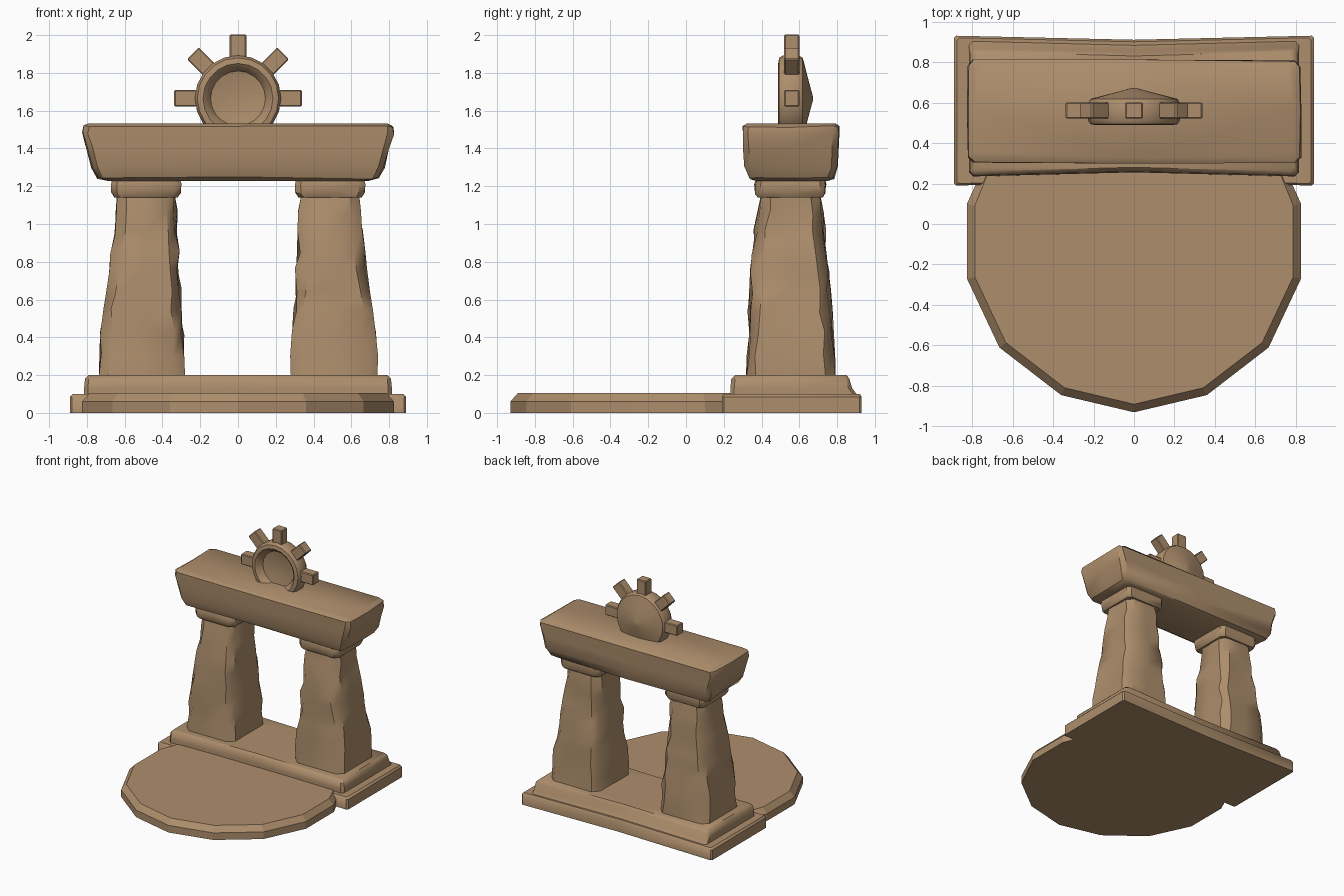
import bpy, bmesh, math, random
from mathutils import Matrix, Vector

random.seed(4)
cube = bpy.data.objects.get("Cube")
if cube:
    bpy.data.objects.remove(cube, do_unlink=True)

stone = bpy.data.materials.new("tan_stone")
stone.use_nodes = True
COLOUR = (0.42, 0.27, 0.15, 1)
stone.diffuse_color = COLOUR
bsdf = next(n for n in stone.node_tree.nodes if n.type == 'BSDF_PRINCIPLED')
bsdf.inputs["Base Color"].default_value = COLOUR
bsdf.inputs["Roughness"].default_value = 0.9


def finish(name, bm, angle=40):
    bmesh.ops.recalc_face_normals(bm, faces=bm.faces)
    mesh = bpy.data.meshes.new(name)
    bm.to_mesh(mesh)
    bm.free()
    mesh.materials.append(stone)
    obj = bpy.data.objects.new(name, mesh)
    bpy.context.collection.objects.link(obj)
    bpy.ops.object.select_all(action='DESELECT')
    obj.select_set(True)
    bpy.context.view_layer.objects.active = obj
    if angle:
        bpy.ops.object.shade_smooth_by_angle(angle=math.radians(angle))
    return obj


def skin(bm, rings, closed=True):
    """Join successive vertex loops with quads and cap both ends."""
    n = len(rings[0])
    for a, b in zip(rings, rings[1:]):
        for i in range(n):
            j = (i + 1) % n
            bm.faces.new((a[i], a[j], b[j], b[i]))
    if closed:
        bm.faces.new(rings[0])
        bm.faces.new(rings[-1])


def block(name, levels, corner, wobble=0.0):
    """Stone block lofted through (z, x0, x1, y0, y1) with cut corners."""
    bm = bmesh.new()
    rings = []
    for k, (z, x0, x1, y0, y1) in enumerate(levels):
        c = corner
        xm, ym = (x0 + x1) / 2, (y0 + y1) / 2
        outline = [(x0 + c, y0), (xm, y0), (x1 - c, y0), (x1, y0 + c), (x1, ym), (x1, y1 - c),
                   (x1 - c, y1), (xm, y1), (x0 + c, y1), (x0, y1 - c), (x0, ym), (x0, y0 + c)]
        inner = 0 < k < len(levels) - 1
        w = wobble if inner else 0
        rings.append([bm.verts.new((x + random.uniform(-w, w), y + random.uniform(-w, w),
                                    z + random.uniform(-w, w) * 1.5)) for x, y in outline])
    skin(bm, rings)
    return finish(name, bm)


# Stepped base, with back and front edges worn inwards at the middle
lower = block("base_lower", [(0, -.89, .89, .19, .93), (.085, -.89, .89, .19, .93),
                             (.1, -.875, .875, .2, .92)], .012)
upper = block("base_upper", [(.09, -.815, .815, .235, .91), (.13, -.815, .815, .235, .88),
                             (.18, -.81, .81, .24, .865), (.2, -.79, .79, .26, .85)], .02)
for obj in (lower, upper):
    for v in obj.data.vertices:
        if abs(v.co.x) < .1:
            v.co.y += .02 if v.co.y < .5 else -.02

# Half-round step in front
half = [(0, -.93), (.36, -.845), (.665, -.61), (.825, -.27), (.825, .1), (.76, .245)]
outline = half + [(-x, y) for x, y in reversed(half[1:])]
bm = bmesh.new()
rings = []
for z, inset in ((0, 0), (.06, 0), (.105, .04)):
    ring = []
    for x, y in outline:
        p = Vector((x, y + .1))
        p *= 1 - inset / p.length
        ring.append(bm.verts.new((p.x, y if y > .2 else p.y - .1, z)))
    rings.append(ring)
skin(bm, rings)
finish("front_step", bm, 0)

# Weathered pillars and capitals: (z, inner x, outer x, front y, back y)
pillar = [(.18, .28, .738, .318, .79), (.3, .288, .73, .325, .782), (.42, .295, .72, .33, .775),
          (.54, .302, .71, .337, .768), (.64, .307, .69, .342, .757), (.75, .312, .678, .347, .75),
          (.86, .32, .665, .356, .738), (.96, .325, .655, .365, .73), (1.06, .33, .645, .388, .72),
          (1.17, .338, .64, .4, .708)]
capital = [(1.14, .32, .655, .38, .725), (1.165, .305, .67, .366, .738),
           (1.21, .303, .673, .364, .74), (1.25, .31, .665, .375, .735)]
for side, sign in (("left", 1), ("right", -1)):
    def mirrored(levels):
        return [(z, *sorted((sign * a, sign * b)), y0, y1) for z, a, b, y0, y1 in levels]
    block(side + "_pillar", mirrored(pillar), .05, .012)
    block(side + "_capital", mirrored(capital), .03, .004)

# Lintel flaring towards its top
block("lintel", [(1.228, -.69, .69, .37, .75), (1.245, -.745, .745, .335, .78),
                 (1.3, -.775, .775, .312, .803), (1.4, -.798, .798, .305, .806),
                 (1.48, -.822, .822, .3, .81), (1.515, -.82, .82, .302, .808),
                 (1.533, -.79, .79, .325, .79)], .03, .005)

# Sun disc: raised rim and dished face in front, shallow cone behind
CENTRE = Vector((0, 0, 1.665))
profile = [(.07, .555), (.145, .54), (.165, .505), (.185, .488), (.215, .493),
           (.228, .515), (.228, .595), (.215, .618), (.11, .645), (.01, .672)]
bm = bmesh.new()
SIDES = 20
skin(bm, [[bm.verts.new((r * math.cos(t), y, CENTRE.z + r * math.sin(t)))
           for t in (math.tau * i / SIDES for i in range(SIDES))] for r, y in profile])
finish("sun_disc", bm, 45)

# Five square rays fanned over the upper half
for i in range(5):
    bm = bmesh.new()
    bmesh.ops.create_cube(bm, size=1)
    bmesh.ops.scale(bm, vec=(.16, .08, .088), verts=bm.verts)
    bmesh.ops.bevel(bm, geom=bm.edges[:], offset=.006, segments=1, affect='EDGES')
    bmesh.ops.translate(bm, vec=(.258, .56, 0), verts=bm.verts)
    turn = Matrix.Rotation(-math.pi * i / 4, 4, 'Y')
    bmesh.ops.transform(bm, matrix=Matrix.Translation(CENTRE) @ turn, verts=bm.verts)
    finish("sun_ray_%d" % (i + 1), bm, 30)
